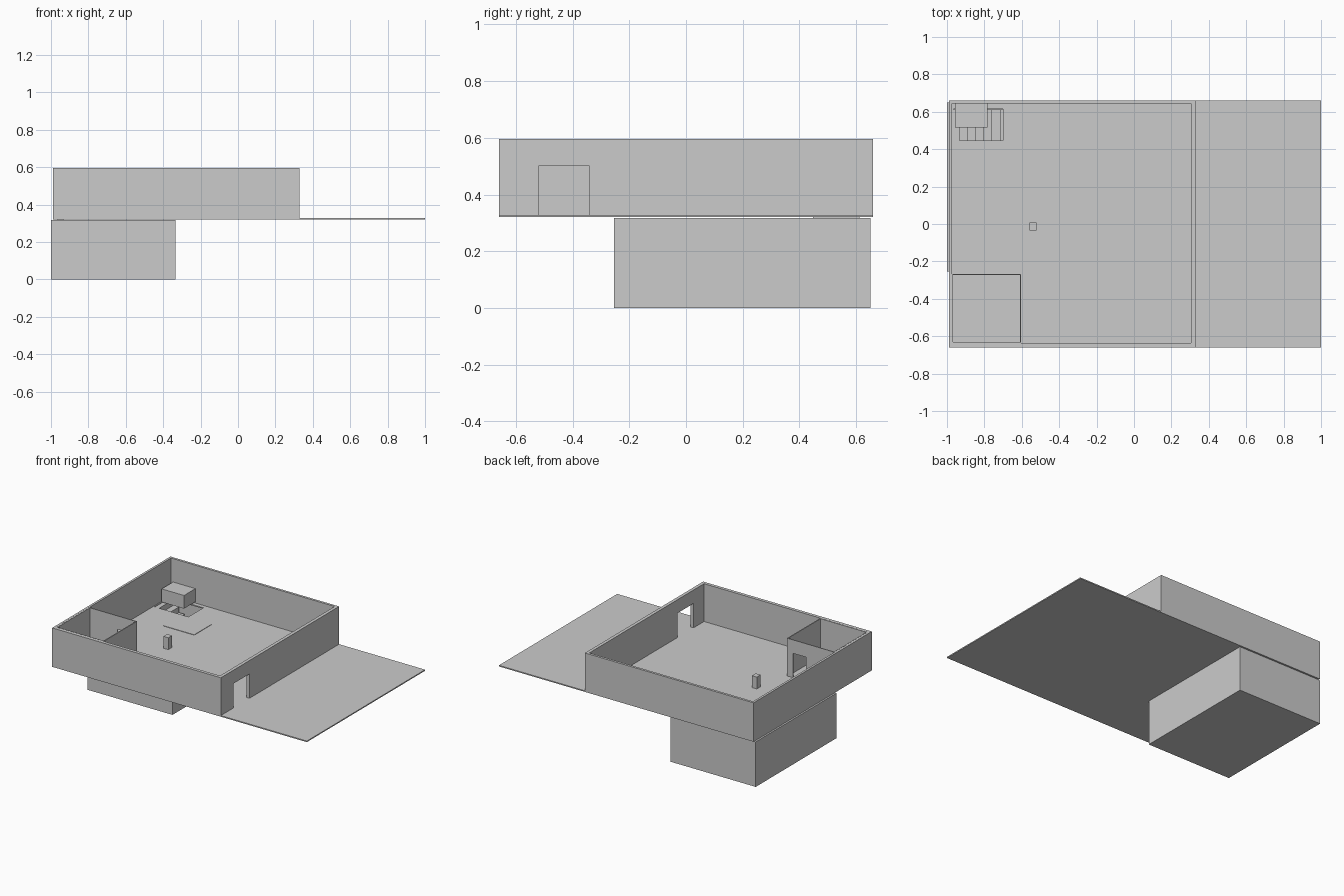
import bpy, bmesh

if "Cube" in bpy.data.objects:
    bpy.data.objects.remove(bpy.data.objects["Cube"])


def box(name, x0, x1, y0, y1, z0, z1):
    """Axis-aligned box from its limits."""
    bm = bmesh.new()
    bmesh.ops.create_cube(bm, size=1)
    for v in bm.verts:
        v.co = ((x0 + x1) / 2 + v.co.x * (x1 - x0),
                (y0 + y1) / 2 + v.co.y * (y1 - y0),
                (z0 + z1) / 2 + v.co.z * (z1 - z0))
    me = bpy.data.meshes.new(name)
    bm.to_mesh(me)
    bm.free()
    ob = bpy.data.objects.new(name, me)
    bpy.context.collection.objects.link(ob)
    return ob


def cut(ob, *limits):
    """Subtract a box from an object."""
    cutter = box("cutter", *limits)
    mod = ob.modifiers.new("cut", 'BOOLEAN')
    mod.operation = 'DIFFERENCE'
    mod.solver = 'EXACT'
    mod.object = cutter
    bpy.context.view_layer.objects.active = ob
    bpy.ops.object.modifier_apply(modifier=mod.name)
    bpy.data.objects.remove(cutter)


FLOOR, TOP = 0.328, 0.595

# Ground slab with the stair opening
slab = box("ground_slab", -0.99, 1.0, -0.66, 0.66, 0.32, FLOOR)
cut(slab, -0.966, -0.70, 0.446, 0.614, 0.25, 0.4)

# Outer walls with the entrance in the right side
walls = box("outer_walls", -0.99, 0.328, -0.66, 0.66, FLOOR, TOP)
cut(walls, -0.974, 0.305, -0.637, 0.643, 0.2, 0.8)
cut(walls, 0.25, 0.4, -0.52, -0.34, 0.3, 0.50)

# Small corner room with a doorway in its back wall
room = box("corner_room_walls", -0.973, -0.603, -0.636, -0.266, FLOOR, TOP)
cut(room, -0.967, -0.61, -0.63, -0.272, 0.2, 0.8)
cut(room, -0.75, -0.65, -0.30, -0.24, 0.3, 0.50)

# Basement, hollow and open to the slab above
basement = box("basement", -1.0, -0.335, -0.253, 0.65, 0.0, 0.318)
cut(basement, -0.985, -0.35, -0.238, 0.635, 0.012, 0.5)

# Stairs down into the basement, one stepped profile extruded in y
run, rise, steps = 0.0435, 0.04, 8
profile = [(-0.965, 0.012)]
x, z = -0.965, 0.325
for i in range(steps):
    profile.append((x, z))
    x = -0.932 + run * i
    profile.append((x, z))
    z -= rise
profile.append((x, 0.012))
bm = bmesh.new()
face = bm.faces.new([bm.verts.new((px, 0.447, pz)) for px, pz in profile])
ext = bmesh.ops.extrude_face_region(bm, geom=[face])
bmesh.ops.translate(bm, vec=(0, 0.165, 0),
                    verts=[g for g in ext["geom"] if isinstance(g, bmesh.types.BMVert)])
bmesh.ops.recalc_face_normals(bm, faces=bm.faces)
me = bpy.data.meshes.new("basement_stairs")
bm.to_mesh(me)
bm.free()
bpy.context.collection.objects.link(bpy.data.objects.new("basement_stairs", me))

# Furnishings: counter block by the stairs, pedestal, flat rug
box("counter_block", -0.958, -0.783, 0.516, 0.643, 0.337, 0.43)
box("pedestal", -0.558, -0.52, -0.035, 0.007, FLOOR, 0.412)
box("rug", -0.75, -0.51, 0.24, 0.43, FLOOR, 0.331)
